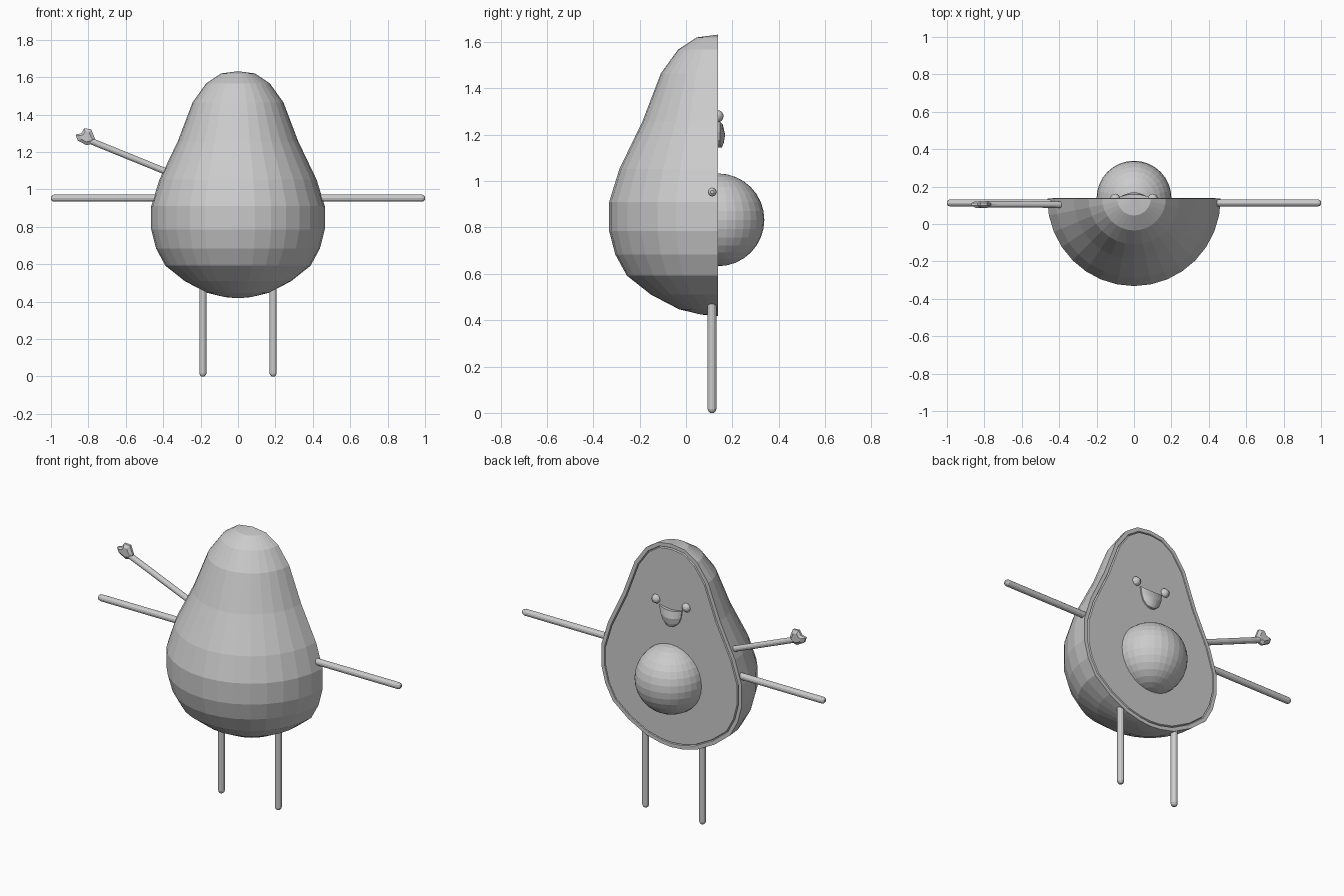
import bpy, bmesh, math
from mathutils import Vector

if "Cube" in bpy.data.objects:
    bpy.data.objects.remove(bpy.data.objects["Cube"])

grey = bpy.data.materials.new("plain_grey")
grey.diffuse_color = (0.6, 0.6, 0.6, 1)
grey.use_nodes = True
grey.node_tree.nodes["Principled BSDF"].inputs["Base Color"].default_value = grey.diffuse_color
CUT = 0.137  # y of the flat cut side


def finish(name, bm):
    bmesh.ops.recalc_face_normals(bm, faces=bm.faces)
    me = bpy.data.meshes.new(name)
    bm.to_mesh(me)
    bm.free()
    me.materials.append(grey)
    ob = bpy.data.objects.new(name, me)
    bpy.context.collection.objects.link(ob)
    return ob


def ball(name, centre, radius, seg, rings):
    bm = bmesh.new()
    bmesh.ops.create_uvsphere(bm, u_segments=seg, v_segments=rings, radius=radius)
    bmesh.ops.translate(bm, verts=bm.verts, vec=centre)
    return finish(name, bm)


def rod(name, a, b, r=0.019, sides=12):
    """Rod from a to b with a rounded tip at b."""
    a, b = Vector(a), Vector(b)
    d = (b - a).normalized()
    q = d.to_track_quat('Z', 'Y')
    n = (b - a).length
    bm = bmesh.new()
    rings = []
    for z, s in ((0, 1), (n - 0.016, 1), (n - 0.006, 0.8), (n, 0.4)):
        rings.append([bm.verts.new(a + q @ Vector((r * s * math.cos(t), r * s * math.sin(t), z)))
                      for t in (2 * math.pi * i / sides for i in range(sides))])
    for lo, hi in zip(rings, rings[1:]):
        for i in range(sides):
            j = (i + 1) % sides
            bm.faces.new((lo[i], lo[j], hi[j], hi[i]))
    bm.faces.new(rings[0])
    bm.faces.new(rings[-1])
    return finish(name, bm)


# Half pear body: profile swept 180 degrees around the front
profile = [(0.09, 1.62), (0.17, 1.567), (0.243, 1.465), (0.322, 1.257), (0.42, 1.053),
           (0.464, 0.91), (0.464, 0.785), (0.438, 0.684), (0.388, 0.592),
           (0.285, 0.51), (0.165, 0.447), (0.07, 0.424)]
STEPS = 16
bm = bmesh.new()
top = bm.verts.new((0, CUT, 1.632))
bottom = bm.verts.new((0, CUT, 0.418))
rings = []
for r, z in profile:
    rings.append([bm.verts.new((r * math.cos(t), CUT - r * math.sin(t) * 1.01, z))
                  for t in (math.pi * i / STEPS for i in range(STEPS + 1))])
for up, lo in zip(rings, rings[1:]):
    for i in range(STEPS):
        bm.faces.new((up[i], up[i + 1], lo[i + 1], lo[i]))
for i in range(STEPS):
    bm.faces.new((top, rings[0][i + 1], rings[0][i]))
    bm.faces.new((bottom, rings[-1][i], rings[-1][i + 1]))
# Cut side: skin rim, narrow groove, flesh
cut = bm.faces.new([top] + [g[0] for g in rings] + [bottom] + [g[-1] for g in reversed(rings)])
bmesh.ops.recalc_face_normals(bm, faces=bm.faces)
for width, depth in ((0.022, 0), (0.004, -0.008), (0.004, 0.010)):
    bmesh.ops.inset_region(bm, faces=[cut], thickness=width, depth=depth, use_even_offset=True)
finish("body", bm)

# Stone and eyes
ball("stone", (0, 0.138, 0.833), 0.2, 32, 16)
for s, side in ((-1, "left"), (1, "right")):
    ball(side + "_eye", (s * 0.1, 0.135, 1.28), 0.027, 16, 8)
    rod(side + "_arm", (s * 0.43, 0.113, 0.953), (s * 1.0, 0.113, 0.953))
    rod(side + "_leg", (s * 0.188, 0.112, 0.49), (s * 0.188, 0.112, 0.0))

# Open smile: bulging plate, straight on top and rounded below
bm = bmesh.new()
COLS = 8
rows = [(0.074, 1.243, 0.012), (0.068, 1.2, 0.022), (0.055, 1.165, 0.016), (0.035, 1.145, 0.008)]
grid = []
for w, z, bulge in rows:
    row = []
    for i in range(COLS + 1):
        u = 2 * i / COLS - 1
        row.append(bm.verts.new((w * u, 0.147 + bulge * (1 - u * u), z + 0.012 * u * u)))
    grid.append(row)
for a, b in zip(grid, grid[1:]):
    for i in range(COLS):
        bm.faces.new((a[i], a[i + 1], b[i + 1], b[i]))
sheet = list(bm.faces)
out = bmesh.ops.extrude_face_region(bm, geom=sheet, use_keep_orig=True)
for v in out["geom"]:
    if isinstance(v, bmesh.types.BMVert):
        v.co.y = CUT
finish("mouth", bm)

# Raised waving arm with a faceted mitten hand
rod("waving_arm", (-0.36, 0.103, 1.085), (-0.80, 0.106, 1.264), 0.017)
outline = [(-0.868, 1.292), (-0.838, 1.300), (-0.822, 1.326), (-0.785, 1.322),
           (-0.765, 1.272), (-0.775, 1.246), (-0.81, 1.236), (-0.858, 1.262)]
bm = bmesh.new()
cx, cz = -0.812, 1.28
loops = []
for y, s in ((0.086, 0.6), (0.098, 1), (0.112, 1), (0.124, 0.6)):
    loops.append([bm.verts.new((cx + (x - cx) * s, y, cz + (z - cz) * s)) for x, z in outline])
for a, b in zip(loops, loops[1:]):
    for i in range(len(outline)):
        j = (i + 1) % len(outline)
        bm.faces.new((a[i], a[j], b[j], b[i]))
bm.faces.new(loops[0])
bm.faces.new(loops[-1])
finish("hand", bm)
